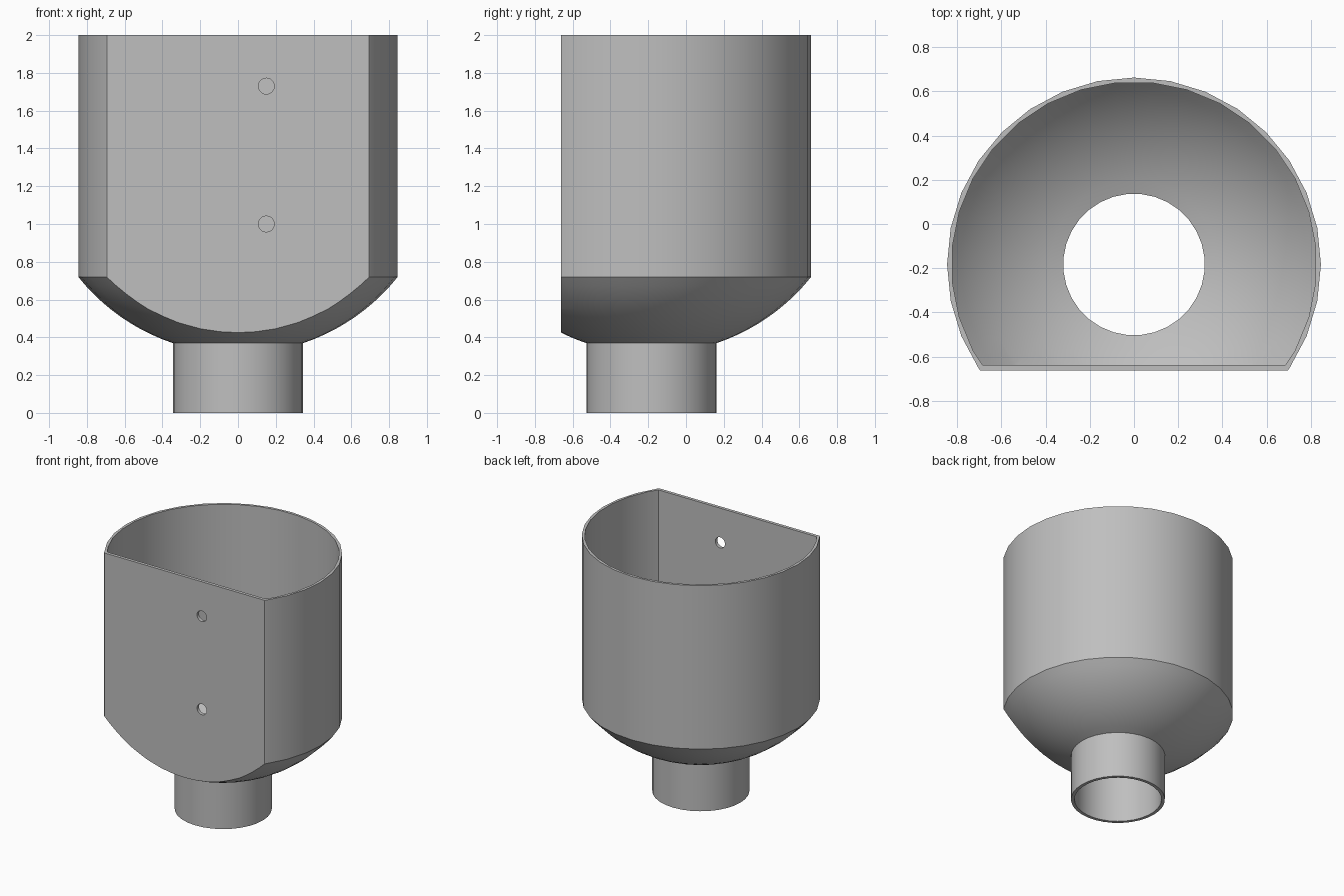
import bpy, bmesh, math
from mathutils import Matrix, Vector

if "Cube" in bpy.data.objects:
    bpy.data.objects.remove(bpy.data.objects["Cube"], do_unlink=True)

AXIS_Y = -0.183      # centre line of the round body and the spout
DOME_Z = 1.395       # centre height of the bowl curve
SIDES = 32

grey = bpy.data.materials.new("light_grey")
grey.use_nodes = True
colour = (0.52, 0.52, 0.52, 1)
grey.diffuse_color = colour
grey.node_tree.nodes["Principled BSDF"].inputs["Base Color"].default_value = colour


def add_object(name, bm):
    bmesh.ops.recalc_face_normals(bm, faces=bm.faces)
    mesh = bpy.data.meshes.new(name)
    bm.to_mesh(mesh)
    bm.free()
    mesh.materials.append(grey)
    obj = bpy.data.objects.new(name, mesh)
    bpy.context.collection.objects.link(obj)
    return obj


def lathe(name, tube_r, body_r, dome_r, bottom, top, flat_y, turn):
    """Solid of spout, bowl and cylinder, sliced flat at the front."""
    a0, a1 = math.asin(tube_r / dome_r), math.asin(body_r / dome_r)
    profile = [(tube_r, bottom)]
    for i in range(11):
        a = a0 + (a1 - a0) * i / 10
        profile.append((dome_r * math.sin(a), DOME_Z - dome_r * math.cos(a)))
    profile.append((body_r, top))
    bm = bmesh.new()
    rings = []
    for r, z in profile:
        ring = []
        for k in range(SIDES):
            a = math.tau * (k + turn) / SIDES
            ring.append(bm.verts.new((r * math.cos(a), AXIS_Y + r * math.sin(a), z)))
        rings.append(ring)
    for low, high in zip(rings, rings[1:]):
        for k in range(SIDES):
            n = (k + 1) % SIDES
            bm.faces.new((low[k], low[n], high[n], high[k]))
    bm.faces.new(rings[0])
    bm.faces.new(rings[-1])
    # Flat mounting side
    cut = bmesh.ops.bisect_plane(bm, geom=bm.verts[:] + bm.edges[:] + bm.faces[:],
                                 plane_co=(0, flat_y, 0), plane_no=(0, -1, 0),
                                 clear_outer=True)
    rim = [e for e in cut["geom_cut"] if isinstance(e, bmesh.types.BMEdge)]
    bmesh.ops.contextual_create(bm, geom=rim)
    return add_object(name, bm)


def subtract(target, cutter):
    mod = target.modifiers.new("cut", "BOOLEAN")
    mod.operation = "DIFFERENCE"
    mod.solver = "EXACT"
    mod.object = cutter
    bpy.context.view_layer.objects.active = target
    bpy.ops.object.modifier_apply(modifier=mod.name)
    bpy.data.objects.remove(cutter, do_unlink=True)


# Outer shell, then hollow it through the spout and the open top
funnel = lathe("funnel_body", 0.345, 0.845, 1.082, 0, 2, -0.662, 0)
subtract(funnel, lathe("cavity", 0.32, 0.825, 1.057, -0.1, 2.1, -0.637, 0.5))

# Two screw holes in the flat side
for z in (1.0, 1.73):
    bm = bmesh.new()
    place = Matrix.Translation(Vector((0.15, -0.65, z))) @ Matrix.Rotation(math.pi / 2, 4, "X")
    bmesh.ops.create_cone(bm, cap_ends=True, segments=24, radius1=0.042,
                          radius2=0.042, depth=0.2, matrix=place)
    subtract(funnel, add_object("screw_hole", bm))

bpy.ops.object.select_all(action="DESELECT")
funnel.select_set(True)
bpy.context.view_layer.objects.active = funnel
bpy.ops.object.shade_smooth_by_angle(angle=math.radians(25))
